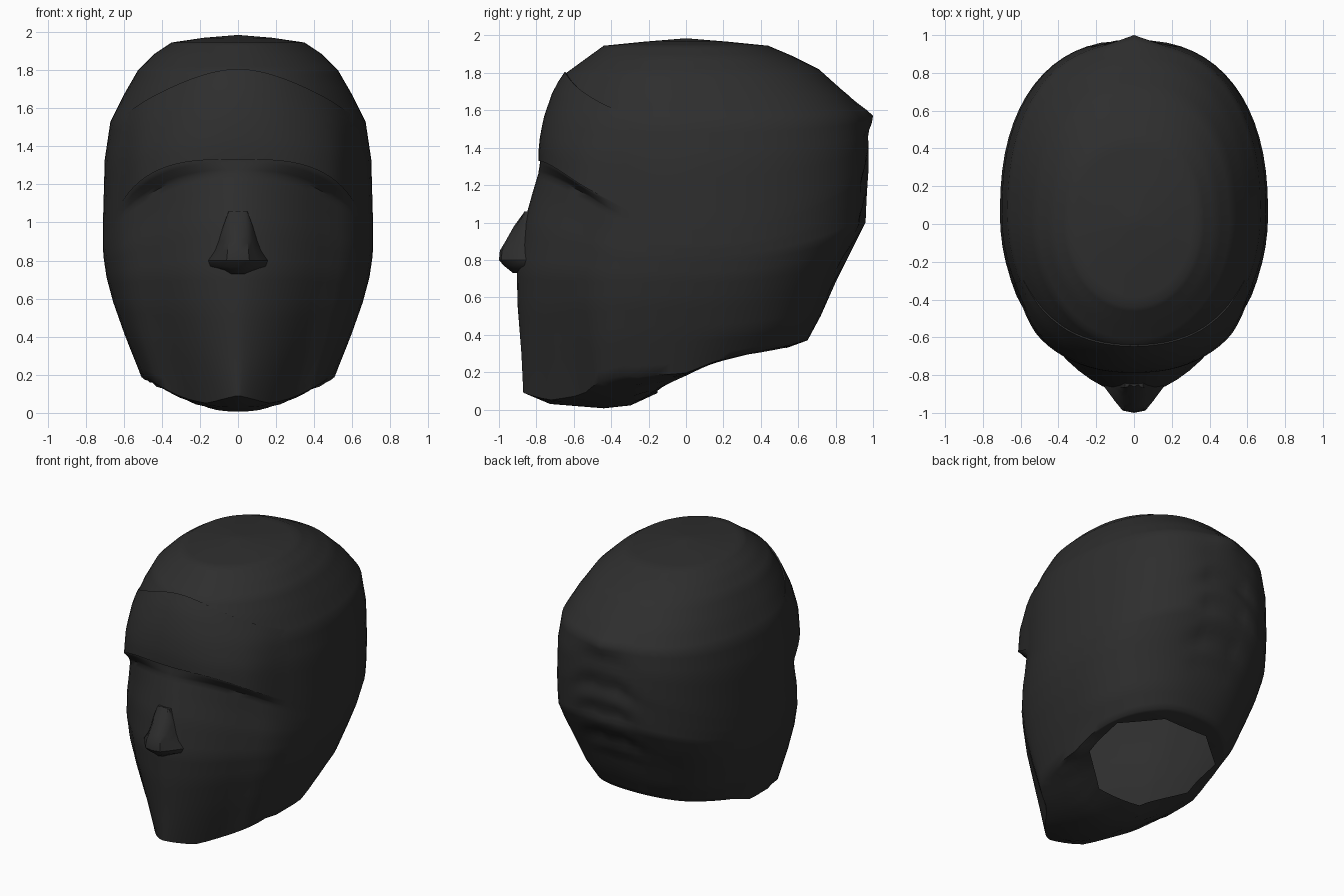
import bpy, bmesh, math
from mathutils import Vector

if "Cube" in bpy.data.objects:
    bpy.data.objects.remove(bpy.data.objects["Cube"])

charcoal = bpy.data.materials.new("charcoal")
charcoal.diffuse_color = (0.027, 0.027, 0.027, 1)
charcoal.use_nodes = True
charcoal.node_tree.nodes["Principled BSDF"].inputs["Base Color"].default_value = charcoal.diffuse_color
SEG = 64


def lerp(a, b, t):
    return a + (b - a) * t


def ramp(v, lo, hi):
    t = min(1, max(0, (v - lo) / (hi - lo)))
    return t * t * (3 - 2 * t)


def make(name, rings, closed=True, caps=(False, False), angle=35):
    """Skin a stack of point rings into one object."""
    bm = bmesh.new()
    rows = [[bm.verts.new(p) for p in r] for r in rings]
    n = len(rows[0])
    for a, b in zip(rows, rows[1:]):
        for i in range(n if closed else n - 1):
            j = (i + 1) % n
            bm.faces.new((a[i], a[j], b[j], b[i]))
    for use, row in zip(caps, (rows[0], rows[-1])):
        if use:
            bm.faces.new(row)
    bmesh.ops.remove_doubles(bm, verts=bm.verts, dist=0.0005)
    bmesh.ops.recalc_face_normals(bm, faces=bm.faces)
    me = bpy.data.meshes.new(name)
    bm.to_mesh(me)
    bm.free()
    me.materials.append(charcoal)
    ob = bpy.data.objects.new(name, me)
    bpy.context.collection.objects.link(ob)
    bpy.ops.object.select_all(action='DESELECT')
    ob.select_set(True)
    bpy.context.view_layer.objects.active = ob
    bpy.ops.object.shade_smooth_by_angle(angle=math.radians(angle))
    return ob


# Underside: centre-line profile of chin, jaw and neck (y, z)
BOTTOM = [(-.87, .09), (-.73, .03), (-.42, .005), (-.24, .03),
          (-.12, .11), (.14, .23), (.54, .33), (.65, .37)]


def underside(x, y):
    z = BOTTOM[-1][1]
    for (y0, z0), (y1, z1) in zip(BOTTOM, BOTTOM[1:]):
        if y <= y1:
            z = lerp(z0, z1, max(0, (y - y0) / (y1 - y0)))
            break
    return z + .78 * x * x * lerp(1, .12, ramp(y, -.4, .05))


# Head rings: front y, front z, back y, back z, half width, side z, mid y,
# front roundness, power of the front edge's fall towards the side
RINGS = [
    (-.87, .09, .65, .37, .51, .25, 0, 1.35, 2),
    (-.88, .30, .72, .50, .595, .41, 0, 1.55, 2),
    (-.90, .55, .80, .68, .655, .58, .02, 1.68, 2),
    (-.905, .75, .88, .84, .69, .71, .05, 1.75, 2),
    (-.865, 1.0, .96, 1.0, .705, .81, .05, 1.75, 2),
    (-.82, 1.16, .965, 1.12, .71, .87, .05, 1.75, 2),
    (-.79, 1.26, .97, 1.20, .71, .92, .05, 1.75, 3),
    (-.78, 1.325, .975, 1.27, .71, .97, .05, 2.3, 3),
    (-.78, 1.41, .975, 1.42, .70, 1.33, .05, 2.25, 2),
    (-.755, 1.55, .955, 1.57, .67, 1.53, .05, 2.1, 2),
    (-.70, 1.71, .865, 1.68, .60, 1.67, .03, 2.0, 2),
    (-.64, 1.80, .71, 1.82, .525, 1.80, 0, 2.0, 2),
    (-.53, 1.88, .57, 1.89, .44, 1.885, 0, 2.0, 2),
    (-.44, 1.945, .44, 1.945, .35, 1.945, 0, 2.0, 2),
    (-.22, 1.967, .22, 1.967, .18, 1.97, 0, 2.0, 2),
    (0, 1.985, 0, 1.985, 0, 1.985, 0, 2.0, 2),
]


def ring_point(k, a):
    yf, zf, yb, zb, w, zs, ym, n, power = RINGS[k]
    s, c = math.sin(a), math.cos(a)
    front = c > 0
    if front:   # the brow and face shape melts into an oval at the temples
        n = lerp(n, 2.0, ramp(math.degrees(math.asin(min(1, abs(s)))), 40, 62))
        y_end, z_end, fall = yf, zf, abs(s) ** power
    else:
        n, y_end, z_end, fall = 2.35, yb, zb, s * s
    e = 2 / n
    x = math.copysign(abs(s) ** e, s) * w
    y = ym + (y_end - ym) * abs(c) ** e
    return Vector((x, y, underside(x, y) if k == 0 else lerp(z_end, zs, fall)))


ANG = [2 * math.pi * i / SEG for i in range(SEG)]
base = [ring_point(0, a) for a in ANG]

# Eight-sided neck opening, skinned out to the jaw edge
corner = [Vector((.46 * math.sin(a), .19 - .37 * math.cos(a)))
          for a in (math.pi * (k - .5) / 4 for k in range(9))]
rows = []
for f in (0, .2, .4, .6, .8):
    row = []
    for i, p in enumerate(base):
        u = (i / SEG * 8 + .5) % 8
        q = corner[int(u)].lerp(corner[int(u) + 1], u % 1)
        x, y = lerp(q.x, p.x, f), lerp(q.y, p.y, f)
        row.append(Vector((x, y, underside(x, y))))
    rows.append(row)

# Side rows, with shallow gathered folds beside the back seam and a knot above
STEPS = 4
for k in range(len(RINGS) - 1):
    for s in range(STEPS):
        row = []
        for a in ANG:
            p = ring_point(k, a).lerp(ring_point(k + 1, a), s / STEPS)
            if p.y > .5:
                if .6 < p.z < 1.5:
                    fold = .5 + .5 * math.sin((p.z + .5 * abs(p.x)) * 2 * math.pi / .21)
                    edge = min(1, (p.z - .6) / .15, (1.5 - p.z) / .15)
                    u = abs(p.x) / .13
                    p.y -= .03 * edge * fold * u * math.exp(1 - u * u)
                p.y += .045 * math.exp(-(p.x / .09) ** 2 - ((p.z - 1.57) / .07) ** 2)
            row.append(p)
        rows.append(row)
rows.append([Vector((0, 0, 1.985))] * SEG)
make("head", rows, angle=50)


# Forehead band: thin plate from the brow edge up to the cap line
def on_head(a, z):
    for k in range(7, len(RINGS) - 1):
        p, q = ring_point(k, a), ring_point(k + 1, a)
        if z <= q.z:
            return p.lerp(q, max(0, (z - p.z) / (q.z - p.z)))
    return q


cols = [math.radians(-64 + 4 * i) for i in range(33)]
band = []
for i in range(10):
    row = []
    for a in cols:
        low = ring_point(7, a).z
        p = on_head(a, lerp(low, 1.52 + .28 * math.cos(a) ** 2, min(i, 8) / 8))
        out = Vector((p.x, p.y, .5)).normalized()
        lift = .009 * (1 - ramp(abs(math.degrees(a)), 50, 64)) + .0005
        row.append(p + out * (lift if i < 9 else -.006))
    band.append(row)
make("forehead_band", band, closed=False)

# Nose: z, half width, tip y, ridge half width
NOSE = [(1.06, .05, -.862, .025), (.98, .08, -.92, .04), (.90, .105, -.965, .05),
        (.85, .125, -.995, .055), (.80, .16, -1.0, .06), (.77, .15, -.975, .05),
        (.73, .05, -.925, .03)]
nose = []
for z, w, tip, r in NOSE:
    half = [(w, -.80), (w * .97, -.865), (lerp(w, r, .6), lerp(-.865, tip, .55)),
            (r, tip + .012)]
    pts = half + [(0, tip)] + [(-x, y) for x, y in reversed(half)]
    nose.append([Vector((x, y, z)) for x, y in pts])
make("nose", nose, caps=(True, True), angle=40)
